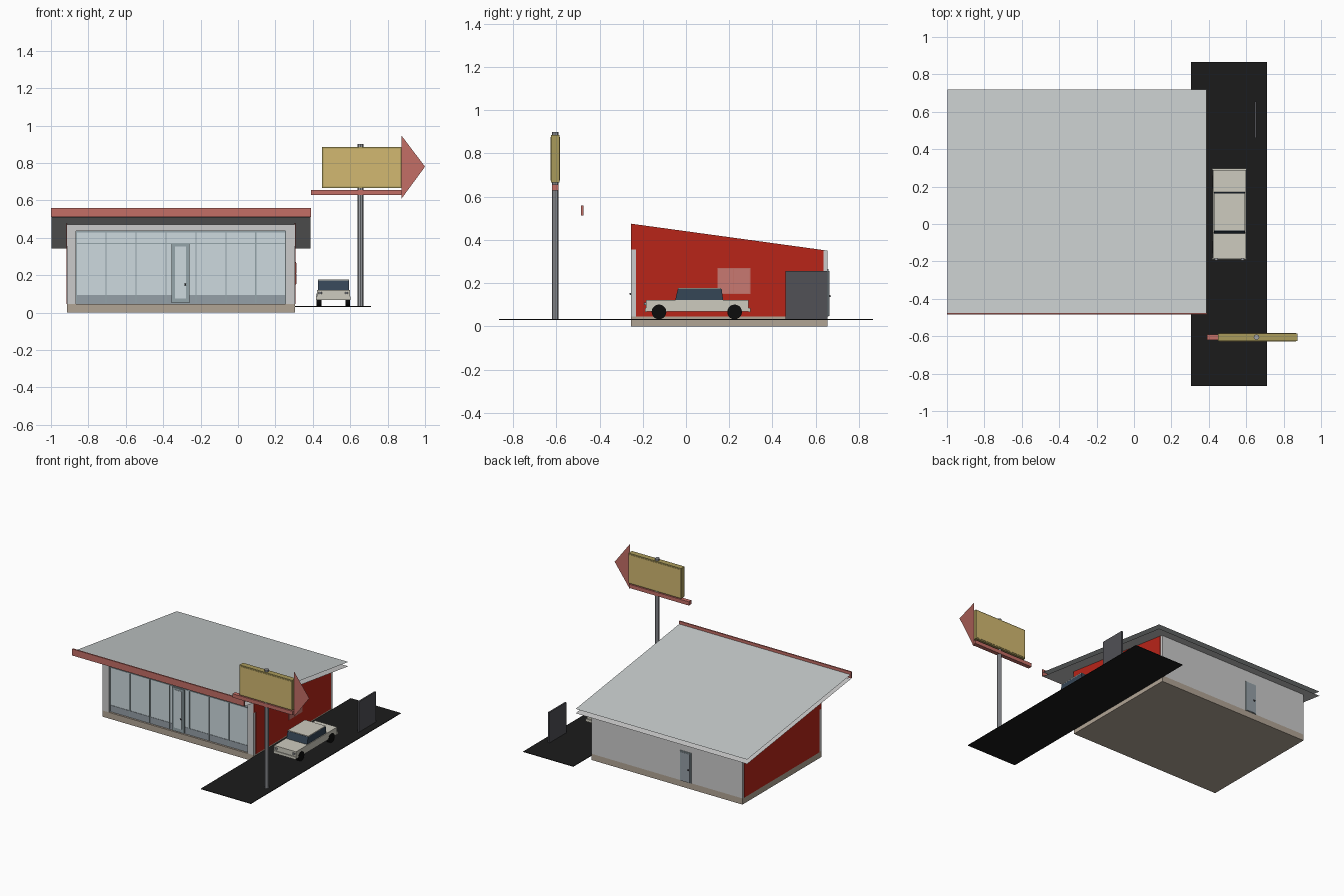
import bpy, bmesh, math
from mathutils import Matrix

if "Cube" in bpy.data.objects:
    bpy.data.objects.remove(bpy.data.objects["Cube"])


def mat(name, r, g, b):
    m = bpy.data.materials.new(name)
    m.diffuse_color = (r ** 2.2, g ** 2.2, b ** 2.2, 1)
    m.use_nodes = True
    m.node_tree.nodes["Principled BSDF"].inputs["Base Color"].default_value = m.diffuse_color
    return m


RED = mat("wall_red", .72, .16, .12)
DUSTY = mat("trim_red", .76, .43, .40)
YELLOW = mat("sign_yellow", .82, .72, .44)
OLIVE = mat("sign_edge", .66, .60, .36)
BLACK = mat("asphalt", .13, .13, .13)
TYRE = mat("tyre_black", .08, .08, .08)
DARK = mat("board_dark", .32, .32, .34)
GLASS = mat("shop_glass", .80, .85, .87)
SILL = mat("sill_grey", .58, .62, .65)
FRAME = mat("frame_grey", .58, .64, .66)
STONE = mat("base_stone", .69, .64, .58)
WALL = mat("wall_grey", .87, .86, .86)
ROOF = mat("roof_grey", .77, .79, .79)
STEEL = mat("pole_steel", .62, .63, .65)
PINK = mat("side_glass", .78, .47, .44)
CREAM = mat("car_paint", .80, .79, .74)
NAVY = mat("car_glass", .22, .28, .34)


def finish(name, bm, m):
    bmesh.ops.recalc_face_normals(bm, faces=bm.faces[:])
    me = bpy.data.meshes.new(name)
    bm.to_mesh(me)
    bm.free()
    ob = bpy.data.objects.new(name, me)
    bpy.context.collection.objects.link(ob)
    if m:
        me.materials.append(m)
    return ob


def box(name, x, y, z, m=None):
    """Box from (min, max) pairs."""
    bm = bmesh.new()
    bmesh.ops.create_cube(bm, size=1)
    for v in bm.verts:
        for i, (a, b) in enumerate((x, y, z)):
            v.co[i] = a if v.co[i] < 0 else b
    return finish(name, bm, m)


def prism_x(name, profile, x0, x1, m=None):
    """Extrude a (y, z) profile along x."""
    bm = bmesh.new()
    f = bm.faces.new([bm.verts.new((x0, y, z)) for y, z in profile])
    r = bmesh.ops.extrude_face_region(bm, geom=[f])
    for v in r["geom"]:
        if isinstance(v, bmesh.types.BMVert):
            v.co.x = x1
    return finish(name, bm, m)


def sheet(name, pts, m=None):
    bm = bmesh.new()
    bm.faces.new([bm.verts.new(p) for p in pts])
    return finish(name, bm, m)


def cylinder(name, centre, r, depth, m, sides, axis="Z"):
    bm = bmesh.new()
    rot = Matrix.Rotation(math.pi / 2, 4, "Y") if axis == "X" else Matrix()
    bmesh.ops.create_cone(bm, cap_ends=True, segments=sides, radius1=r, radius2=r,
                          depth=depth, matrix=Matrix.Translation(centre) @ rot)
    return finish(name, bm, m)


# Building shell: stone base and sloping-top body
X0, X1, Y0, Y1 = -.915, .305, -.255, .655


def slope(y):
    return .475 - (y - Y0) * .137


box("stone_base", (X0, X1), (Y0, Y1), (0, .045), STONE)
prism_x("wall_body", [(-.232, .045), (Y1, .045), (Y1, slope(Y1)), (-.232, slope(-.232))],
        X0, X1, WALL)
box("front_pillar_left", (X0, -.865), (Y0, -.232), (.045, .472), WALL)
box("front_pillar_right", (.255, X1), (Y0, -.232), (.045, .472), WALL)
box("front_header", (-.865, .255), (Y0, -.232), (.435, .472), WALL)

# Red side panels with grey corner strips left showing
panel = [(-.231, .045), (.635, .045), (.635, slope(.635)), (Y0, .475), (Y0, .355), (-.231, .355)]
prism_x("red_panel_right", panel, X1 - .002, X1 + .003, RED)
prism_x("red_panel_left", panel, X0 - .003, X0 + .002, RED)

# Side window in four panes
box("side_window_frame", (.306, .311), (.145, .298), (.15, .27), DUSTY)
for i in range(2):
    for j in range(2):
        y, z = .149 + i * .074, .154 + j * .057
        box("side_window_pane", (.309, .313), (y, y + .071), (z, z + .055), PINK)

# Shop front glazing
box("shop_glass", (-.865, .255), (-.238, -.232), (.05, .435), GLASS)
box("glass_sill", (-.865, .255), (-.241, -.232), (.045, .093), SILL)
for k in range(8):
    x = -.865 + k * .16
    box("mullion", (x - .003, x + .003), (-.245, -.232), (.05, .435), FRAME)
for z in (.37, .432):
    box("glazing_rail", (-.865, .255), (-.245, -.232), (z - .003, z + .003), FRAME)

# Front door
box("front_door_frame", (-.355, -.26), (-.252, -.232), (.05, .367), FRAME)
box("front_door_glass", (-.338, -.277), (-.254, -.25), (.075, .352), GLASS)
cylinder("front_door_knob", (-.282, -.257, .15), .005, .01, DARK, 8, "X")

# Back door
box("back_door_frame", (-.502, -.412), (.65, .660), (.045, .265), FRAME)
box("back_door_leaf", (-.493, -.421), (.655, .663), (.047, .257), SILL)
cylinder("back_door_knob", (-.482, .665, .14), .005, .01, DARK, 8, "X")

# Mono-pitch roof: two sheets with a thin gap, and front fascia
RX0, RX1, RY0, RY1 = -.998, .387, -.475, .72
for name, dz, m in (("roof_top", .034, ROOF), ("roof_soffit", .002, WALL)):
    a, b = slope(RY0) + dz, slope(RY1) + dz
    sheet(name, [(RX0, RY0, a), (RX1, RY0, a), (RX1, RY1, b), (RX0, RY1, b)], m)
box("roof_fascia", (-1, .39), (-.485, -.475), (.512, .56), DUSTY)

# Drive lane and upright board
box("drive_lane", (X1, .71), (-.865, .865), (.03, .034), BLACK)
box("order_board", (.644, .656), (.46, .655), (.034, .255), DARK)

# Roadside sign
PX, PY = .655, -.605
cylinder("sign_pole", (PX, PY, .467), .015, .866, STEEL, 8)
box("sign_cabinet", (.45, .875), (PY - .02, PY + .02), (.665, .885), OLIVE)
for s in (-1, 1):
    ys = sorted((PY + s * .018, PY + s * .022))
    box("sign_face", (.458, .867), ys, (.674, .876), YELLOW)
box("sign_arrow_bar", (.39, .875), (PY - .015, PY + .015), (.629, .656), DUSTY)
sheet("sign_arrow_head", [(.875, PY, .61), (1, PY, .78), (.875, PY, .945)], DUSTY)

# Car: body, tapered cabin glass, roof, wheels
box("car_body", (.422, .598), (-.185, .29), (.068, .121), CREAM)
for y in (-.19, .29):
    box("car_bumper", (.418, .602), (y, y + .008), (.066, .085), CREAM)
prism_x("car_cabin", [(-.05, .121), (.172, .121), (.165, .172), (-.038, .172)], .427, .593, NAVY)
box("car_roof", (.427, .593), (-.036, .163), (.17, .177), CREAM)
for y in (-.125, .225):
    for x in (.433, .587):
        cylinder("car_wheel", (x, y, .067), .034, .026, TYRE, 20, "X")
for x in (.44, .58):
    cylinder("car_headlight", (x, -.186, .104), .009, .012, STEEL, 12).rotation_euler = (0, 0, 0)
